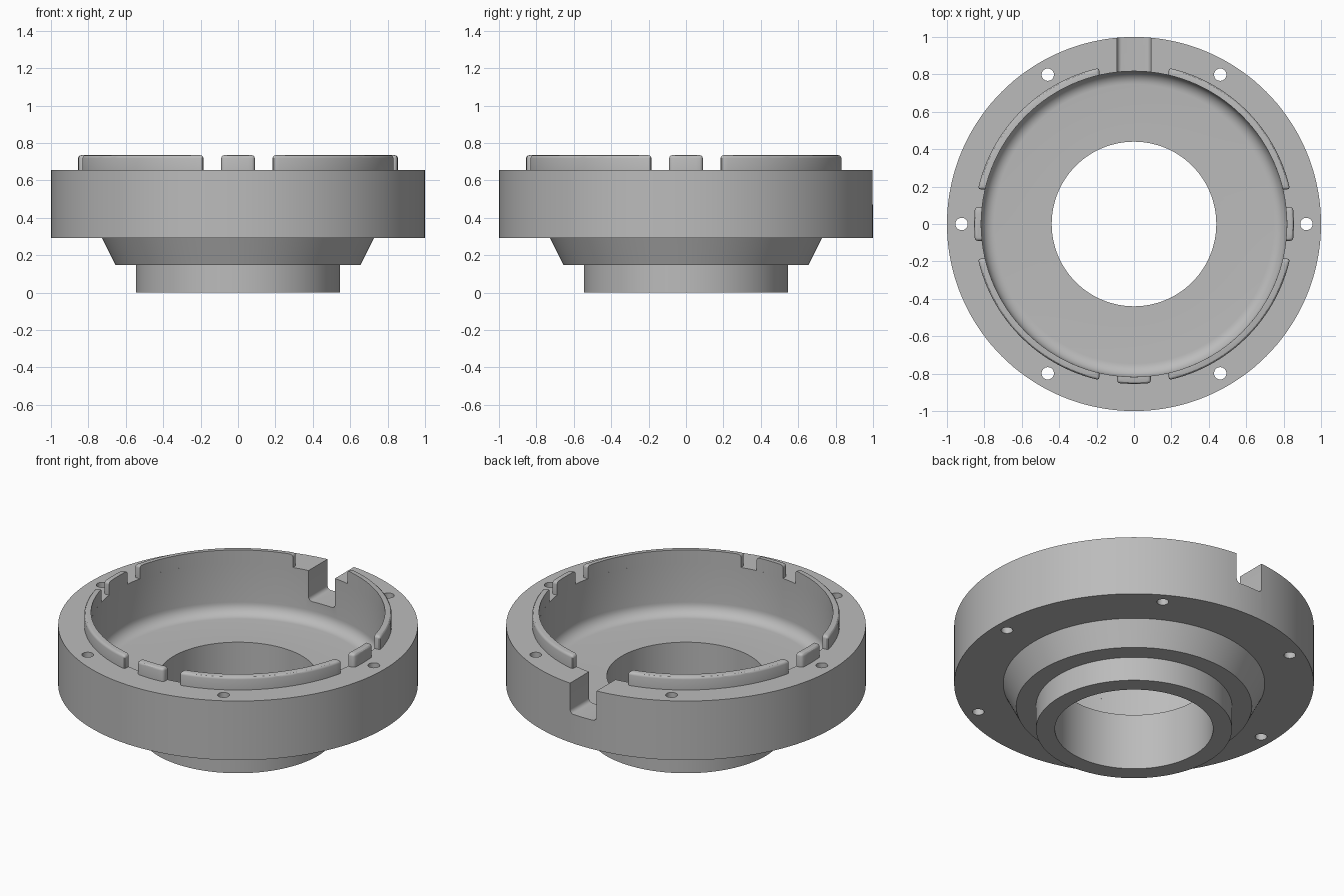
import bpy, bmesh
from math import sin, cos, asin, pi, radians
from mathutils import Matrix

if "Cube" in bpy.data.objects:
    bpy.data.objects.remove(bpy.data.objects["Cube"])

SEGMENTS = 144
RIM_TOP, LIP_TOP = 0.655, 0.735
BASIN_R, LIP_R = 0.817, 0.855
FLOOR, FILLET = 0.345, 0.07

metal = bpy.data.materials.new("grey metal")
metal.use_nodes = True
GREY = (0.5, 0.5, 0.5, 1)
metal.diffuse_color = GREY
metal.node_tree.nodes["Principled BSDF"].inputs["Base Color"].default_value = GREY


def make_object(name, bm):
    bmesh.ops.recalc_face_normals(bm, faces=bm.faces)
    mesh = bpy.data.meshes.new(name)
    bm.to_mesh(mesh)
    bm.free()
    mesh.materials.append(metal)
    obj = bpy.data.objects.new(name, mesh)
    bpy.context.collection.objects.link(obj)
    return obj


def activate(obj):
    bpy.ops.object.select_all(action='DESELECT')
    obj.select_set(True)
    bpy.context.view_layer.objects.active = obj


def smooth(obj):
    activate(obj)
    bpy.ops.object.shade_smooth_by_angle(angle=radians(30))


def revolve(name, profile):
    bm = bmesh.new()
    rings = []
    for i in range(SEGMENTS):
        a = 2 * pi * i / SEGMENTS
        rings.append([bm.verts.new((r * cos(a), r * sin(a), z)) for r, z in profile])
    n = len(profile)
    for i, ring in enumerate(rings):
        after = rings[(i + 1) % SEGMENTS]
        for j in range(n):
            k = (j + 1) % n
            bm.faces.new((ring[j], after[j], after[k], ring[k]))
    return make_object(name, bm)


def extrude_outline(points, offset):
    """Solid prism from an outline; returns the bmesh and its far cap."""
    bm = bmesh.new()
    face = bm.faces.new([bm.verts.new(p) for p in points])
    ext = bmesh.ops.extrude_face_region(bm, geom=[face])["geom"]
    bmesh.ops.translate(bm, vec=offset, verts=[v for v in ext if isinstance(v, bmesh.types.BMVert)])
    bm.normal_update()
    return bm, [f for f in ext if isinstance(f, bmesh.types.BMFace)][0]


# Flanged housing: stepped outside, basin with a rounded floor edge, open bore
profile = [(0.44, 0), (0.545, 0), (0.545, 0.147), (0.655, 0.147), (0.727, 0.292),
           (1, 0.292), (1, RIM_TOP), (BASIN_R, RIM_TOP)]
for i in range(9):
    a = pi / 2 * i / 8
    profile.append((BASIN_R - FILLET + FILLET * cos(a), FLOOR + FILLET - FILLET * sin(a)))
profile.append((0.44, FLOOR))
housing = revolve("housing", profile)

# Cutters: six bolt holes and the round-cornered notch at the back
bm = bmesh.new()
for i in range(6):
    a = i * pi / 3
    place = Matrix.Translation((0.922 * cos(a), 0.922 * sin(a), 0.5))
    bmesh.ops.create_cone(bm, cap_ends=True, segments=32, radius1=0.033, radius2=0.033,
                          depth=1, matrix=place)
hole_cutter = make_object("hole_cutter", bm)

W, NOTCH_Z, R = 0.09, 0.47, 0.025
outline = [(W, 0.6, 0.9), (-W, 0.6, 0.9)]
for side, start in ((-1, pi), (1, 1.5 * pi)):
    for i in range(6):
        a = start + pi / 2 * i / 5
        outline.append((side * (W - R) + R * cos(a), 0.6, NOTCH_Z + R + R * sin(a)))
bm, _ = extrude_outline(outline, (0, 0.6, 0))
notch_cutter = make_object("notch_cutter", bm)

for cutter in (hole_cutter, notch_cutter):
    cutter.hide_render = True
    cut = housing.modifiers.new("cut", 'BOOLEAN')
    cut.operation, cut.solver, cut.object = 'DIFFERENCE', 'EXACT', cutter
    activate(housing)
    bpy.ops.object.modifier_apply(modifier=cut.name)
    bpy.data.objects.remove(cutter)
smooth(housing)


# Raised lip pieces: straight-cut ends, rounded outer and top edges
def lip_piece(name, span, turn, steps):
    points = []
    for r in (LIP_R, BASIN_R):
        a0, a1 = span(r)
        arc = [turn + a0 + (a1 - a0) * i / steps for i in range(steps + 1)]
        if r == BASIN_R:
            arc.reverse()
        points += [(r * cos(a), r * sin(a), RIM_TOP) for a in arc]
    bm, top = extrude_outline(points, (0, 0, LIP_TOP - RIM_TOP))

    def outer(v):
        return v.co.xy.length > (LIP_R + BASIN_R) / 2

    rounded = [e for e in top.edges if outer(e.verts[0]) or outer(e.verts[1])]
    for e in bm.edges:
        upright = abs(e.verts[0].co.z - e.verts[1].co.z) > 0.01
        if upright and outer(e.verts[0]) and e.calc_face_angle(0) > 1:
            rounded.append(e)
    bmesh.ops.bevel(bm, geom=rounded, offset=0.016, segments=3, profile=0.5,
                    affect='EDGES', clamp_overlap=True)
    smooth(make_object(name, bm))


def long_span(r):
    a = asin(0.185 / r)
    return a, pi / 2 - a


def tab_span(r):
    a = asin(W / r)
    return -a, a


for i, place in enumerate(("back_left", "back_right", "front_right", "front_left")):
    lip_piece(place + "_lip", long_span, i * pi / 2, 24)
for place, turn in (("left", 0), ("right", pi), ("front", 1.5 * pi)):
    lip_piece(place + "_tab", tab_span, turn, 5)
